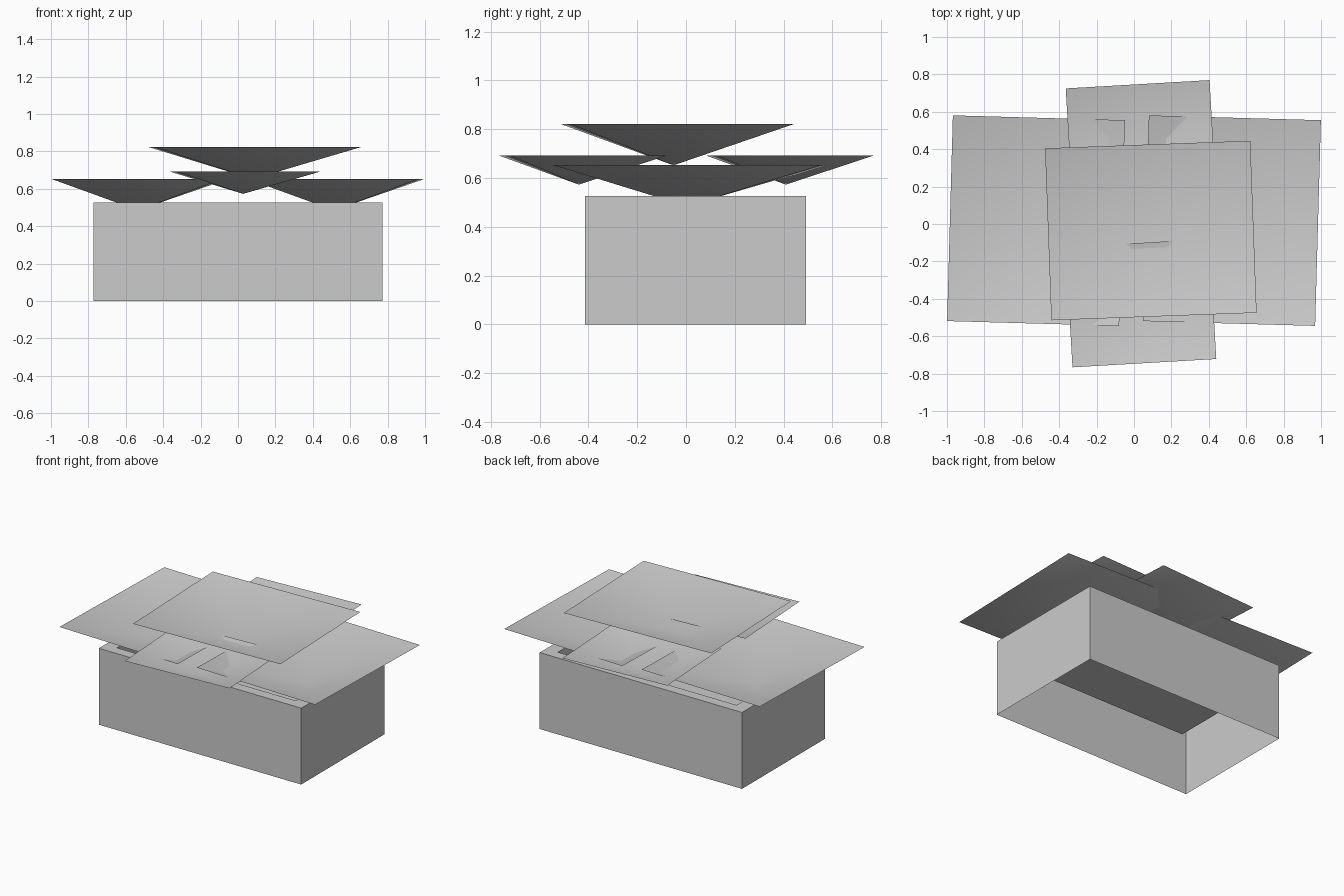
import bpy, bmesh
from math import radians
from mathutils import Matrix, Vector

cube = bpy.data.objects.get("Cube")
if cube:
    bpy.data.objects.remove(cube, do_unlink=True)

grey = bpy.data.materials.new("plain_grey")
grey.use_nodes = True
color = (0.6, 0.6, 0.6, 1)
grey.diffuse_color = color
grey.node_tree.nodes["Principled BSDF"].inputs["Base Color"].default_value = color


def finish(name, bm):
    mesh = bpy.data.meshes.new(name)
    bm.to_mesh(mesh)
    bm.free()
    mesh.materials.append(grey)
    obj = bpy.data.objects.new(name, mesh)
    bpy.context.collection.objects.link(obj)
    return obj


# Box body, open underneath, with a sunken top inside a flat rim (wider at the ends)
SIZE = Vector((1.544, 0.906, 0.527))
RIM = Vector((0.09, 0.07, 0))
bm = bmesh.new()
bmesh.ops.create_cube(bm, size=1)
bmesh.ops.scale(bm, vec=SIZE, verts=bm.verts)
bmesh.ops.delete(bm, geom=[f for f in bm.faces if f.normal.z < -0.5], context='FACES_ONLY')
top = [f for f in bm.faces if f.normal.z > 0.5]
bmesh.ops.inset_region(bm, faces=top, thickness=0.05)
for v in top[0].verts:
    for axis in (0, 1):
        edge = SIZE[axis] / 2 - RIM[axis]
        v.co[axis] = edge if v.co[axis] > 0 else -edge
floor = bmesh.ops.extrude_discrete_faces(bm, faces=top)["faces"][0]
bmesh.ops.translate(bm, vec=(0, 0, -0.16), verts=floor.verts)
bmesh.ops.translate(bm, vec=(0, 0.039, SIZE.z / 2), verts=bm.verts)
finish("box_body", bm)


# Shallow upside-down pyramid, open on top, with its tip slightly off centre
def roof_panel(name, x, y, rim, width, length, depth, turn):
    bm = bmesh.new()
    bmesh.ops.create_grid(bm, x_segments=1, y_segments=1, size=0.5)
    bmesh.ops.scale(bm, vec=(width, length, 1), verts=bm.verts)
    tip = bmesh.ops.poke(bm, faces=bm.faces[:])["verts"][0]
    tip.co = (-0.011, -0.016, -depth)
    place = Matrix.Translation((x, y, rim)) @ Matrix.Rotation(radians(turn), 4, 'Z')
    bmesh.ops.transform(bm, matrix=place, verts=bm.verts)
    for f in bm.faces:
        f.smooth = True
    finish(name, bm)


for side, s in (("right", -1), ("left", 1)):
    roof_panel(side + "_roof_panel", s * 0.524, 0.018, 0.653, 0.92, 1.1, 0.168, -1.6)
for side, x, y in (("front", 0.037, -0.423), ("back", 0.038, 0.426)):
    roof_panel(side + "_roof_panel", x, y, 0.692, 0.77, 0.643, 0.119, 3.3)
roof_panel("upper_roof_panel", 0.09, -0.035, 0.822, 1.098, 0.92, 0.17, 2.1)
